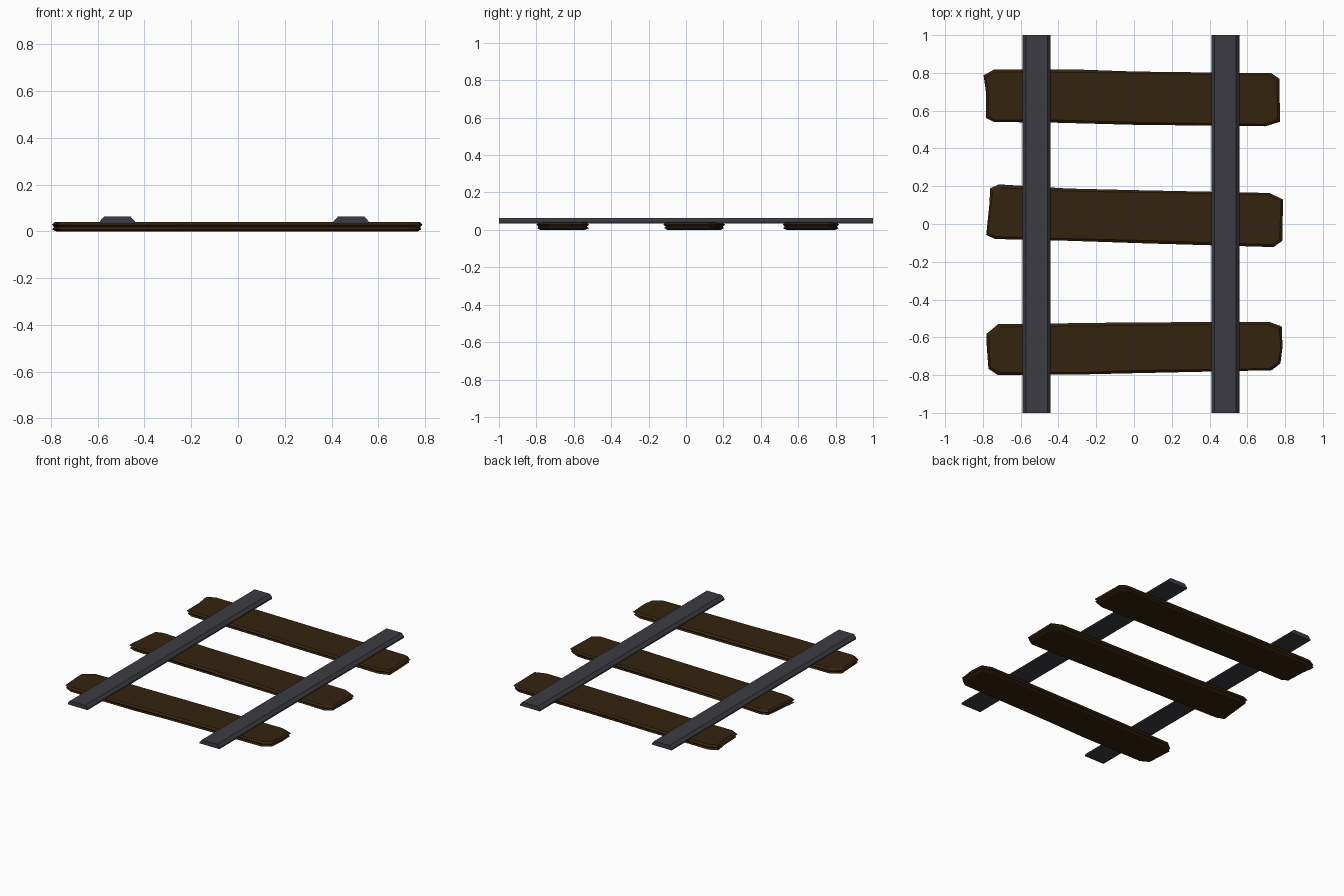
import bpy, bmesh, random

if "Cube" in bpy.data.objects:
    bpy.data.objects.remove(bpy.data.objects["Cube"])

random.seed(4)


def material(name, color):
    m = bpy.data.materials.new(name)
    m.diffuse_color = (*color, 1)
    m.use_nodes = True
    m.node_tree.nodes["Principled BSDF"].inputs["Base Color"].default_value = m.diffuse_color
    return m


wood = material("dark brown wood", (0.036, 0.017, 0.0048))
steel = material("dark grey steel", (0.046, 0.044, 0.054))


def loft(name, rings, mat):
    """Closed solid through matching rings of points."""
    bm = bmesh.new()
    loops = [[bm.verts.new(p) for p in ring] for ring in rings]
    n = len(loops[0])
    for a, b in zip(loops, loops[1:]):
        for i in range(n):
            j = (i + 1) % n
            bm.faces.new((a[i], a[j], b[j], b[i]))
    bm.faces.new(loops[0][::-1])
    bm.faces.new(loops[-1])
    bmesh.ops.recalc_face_normals(bm, faces=bm.faces)
    me = bpy.data.meshes.new(name)
    bm.to_mesh(me)
    bm.free()
    me.materials.append(mat)
    ob = bpy.data.objects.new(name, me)
    bpy.context.collection.objects.link(ob)


# Rails: bevelled bar profile run along y
profile = [(-0.075, 0.034), (0.075, 0.034), (0.075, 0.043),
           (0.057, 0.063), (-0.057, 0.063), (-0.075, 0.043)]
for name, cx in (("left_rail", -0.516), ("right_rail", 0.484)):
    loft(name, [[(cx + x, y, z) for x, z in profile] for y in (-1, 1)], steel)

# Sleepers: rough hand-cut outlines seen from above
outlines = {
    "back_sleeper": [(-0.80, 0.79), (-0.745, 0.82), (-0.30, 0.82), (0, 0.81), (0.73, 0.80),
                     (0.77, 0.77), (0.775, 0.54), (0.70, 0.513), (0, 0.525), (-0.45, 0.537),
                     (-0.745, 0.537), (-0.785, 0.56), (-0.787, 0.70)],
    "middle_sleeper": [(-0.762, 0.19), (-0.715, 0.21), (-0.35, 0.188), (0, 0.18), (0.72, 0.167),
                       (0.79, 0.13), (0.785, -0.09), (0.74, -0.125), (0.10, -0.105),
                       (-0.40, -0.092), (-0.735, -0.08), (-0.785, -0.06), (-0.77, 0.10)],
    "front_sleeper": [(-0.785, -0.58), (-0.72, -0.53), (0, -0.52), (0.72, -0.515),
                      (0.785, -0.54), (0.79, -0.65), (0.78, -0.74), (0.73, -0.775),
                      (0, -0.79), (-0.25, -0.80), (-0.72, -0.80), (-0.775, -0.77),
                      (-0.78, -0.65)],
}
# Height and inset of each layer give the splintered, grooved sides
layers = [(0.0, 0.02), (0.009, 0.003), (0.018, 0.010), (0.028, 0.0), (0.039, 0.012)]
for name, pts in outlines.items():
    cy = sum(p[1] for p in pts) / len(pts)
    rings = []
    for z, inset in layers:
        ring = []
        for x, y in pts:
            d = inset + random.uniform(0, 0.005)
            ring.append((x * (1 - d / 0.78), cy + (y - cy) * (1 - d / 0.145), z))
        rings.append(ring)
    loft(name, rings, wood)
